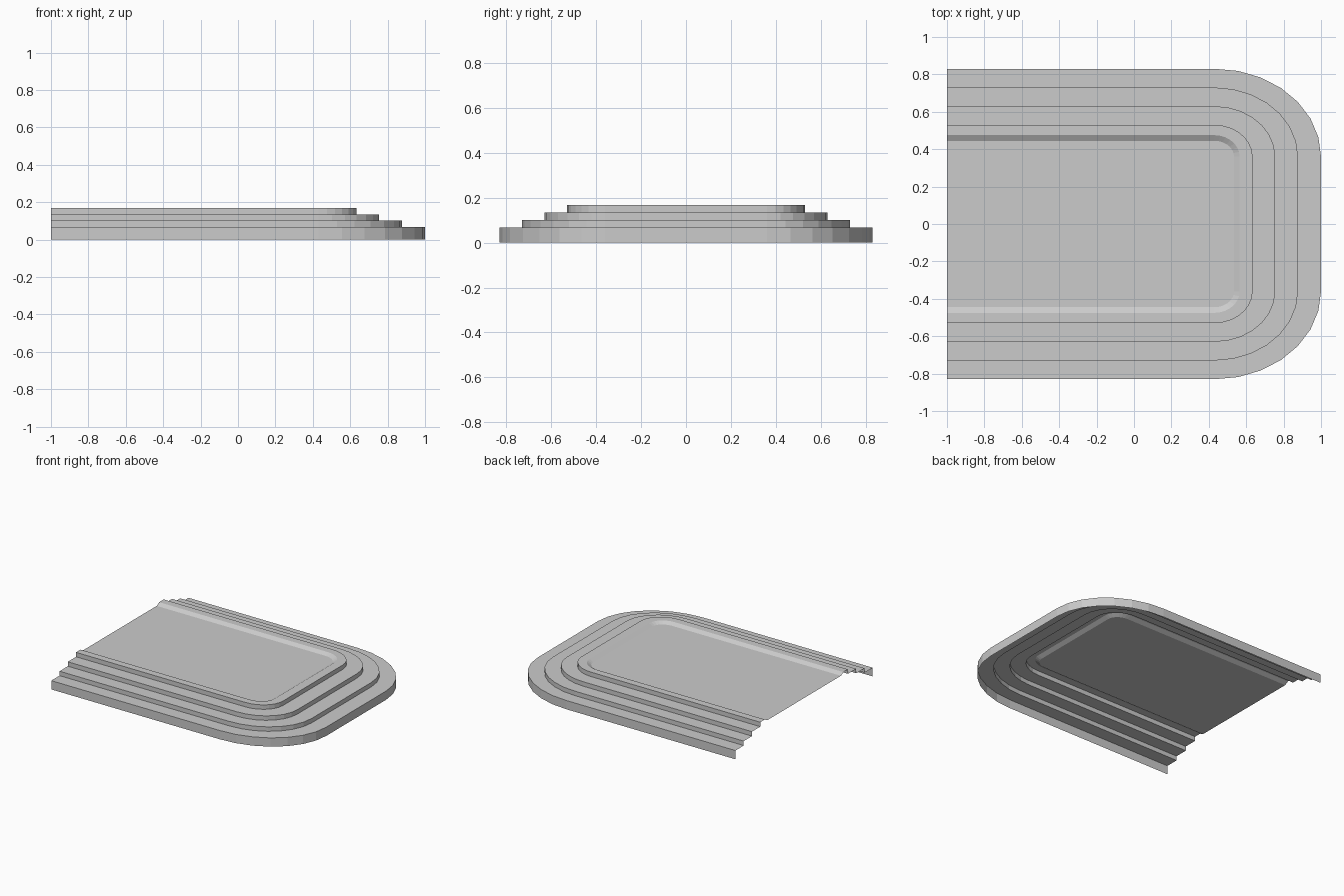
import bpy, bmesh, math

if "Cube" in bpy.data.objects:
    bpy.data.objects.remove(bpy.data.objects["Cube"])

# Shared centre of the rounded corners, and sides per corner
CX, CY, SEG = 0.43, 0.36, 7

# Stepped profile from the outer foot to the inner panel: (right x, half width y, z)
PROFILE = [
    (1.000, 0.83, 0.000), (1.000, 0.83, 0.067),
    (0.877, 0.73, 0.067), (0.877, 0.73, 0.101),
    (0.755, 0.63, 0.101), (0.755, 0.63, 0.135),
    (0.634, 0.53, 0.135), (0.634, 0.53, 0.169),
    (0.565, 0.475, 0.169), (0.535, 0.445, 0.152),
]


def outline(xr, hy, z):
    """U-shaped outline, open at the left end."""
    rx, ry = xr - CX, hy - CY
    arc = [(CX + rx * math.cos(a), CY + ry * math.sin(a))
           for a in (math.pi / 2 * i / SEG for i in range(SEG + 1))]
    pts = [(-1, -hy)] + [(x, -y) for x, y in reversed(arc)] + arc + [(-1, hy)]
    return [(x, y, z) for x, y in pts]


bm = bmesh.new()
rings = [[bm.verts.new(p) for p in outline(*row)] for row in PROFILE]

# Risers and treads between neighbouring outlines
for a, b in zip(rings, rings[1:]):
    for i in range(len(a) - 1):
        bm.faces.new((a[i], a[i + 1], b[i + 1], b[i]))

# Sunken flat panel
bm.faces.new(rings[-1])

mesh = bpy.data.meshes.new("stepped_platform")
bm.to_mesh(mesh)
bm.free()
bpy.context.collection.objects.link(bpy.data.objects.new("stepped_platform", mesh))
